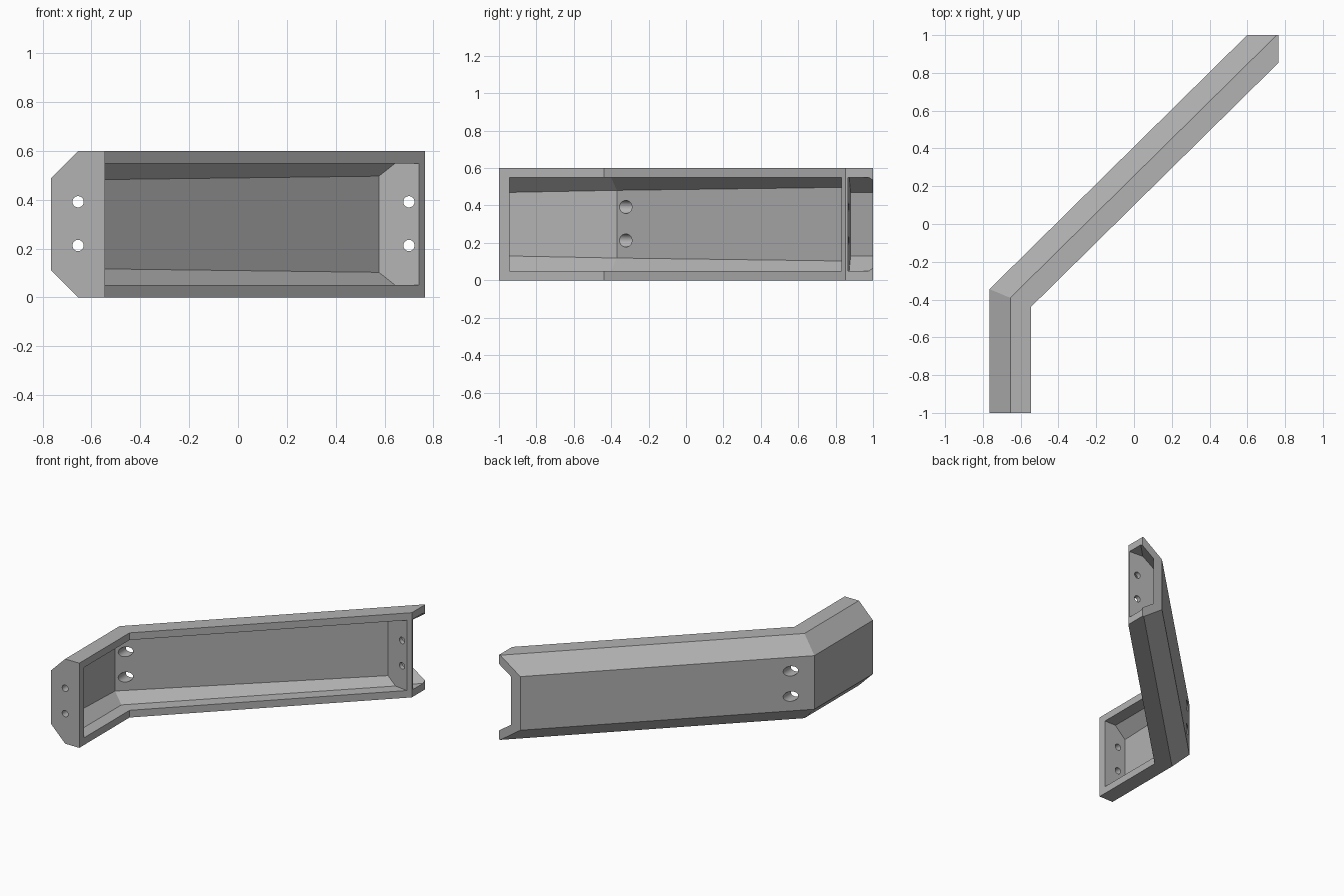
import bpy, bmesh, math
from mathutils import Matrix, Vector

if "Cube" in bpy.data.objects:
    bpy.data.objects.remove(bpy.data.objects["Cube"], do_unlink=True)

HEIGHT = 0.6
ANGLE = math.radians(44.6)                  # direction of the long arm
BEND = Vector((-0.765, -0.345))             # outer corner of the bend
MITRE = math.tan((math.pi / 2 - ANGLE) / 2)

grey = bpy.data.materials.new("plain_grey")
grey.use_nodes = True
colour = (0.45, 0.45, 0.45, 1)
grey.diffuse_color = colour
grey.node_tree.nodes["Principled BSDF"].inputs["Base Color"].default_value = colour


# Stations along the bent path: each maps a depth from the web to a plan point
def on_leg(y):
    return lambda d: (BEND.x + d, y)


def at_bend(d):
    return BEND.x + d, BEND.y - d * MITRE


def on_arm(x0, y0, slope):
    def place(d):
        bx, by = at_bend(d)
        t = math.tan(ANGLE)
        x = (y0 - slope * x0 - by + t * bx) / (t - slope)
        return x, by + t * (x - bx)
    return place


def section(web, corner, shoulder, top, depth):
    """Upper half of a chamfered channel section, mirrored about mid height."""
    upper = [(web, corner), (shoulder, top), (depth, top)]
    return upper + [(d, HEIGHT - z) for d, z in reversed(upper)]


def make_object(name, bm):
    bmesh.ops.recalc_face_normals(bm, faces=bm.faces)
    mesh = bpy.data.meshes.new(name)
    bm.to_mesh(mesh)
    bm.free()
    mesh.materials.append(grey)
    obj = bpy.data.objects.new(name, mesh)
    bpy.context.collection.objects.link(obj)
    return obj


def loft(stations):
    bm = bmesh.new()
    rings = [[bm.verts.new((*place(d), z)) for d, z in profile]
             for place, profile in stations]
    for a, b in zip(rings, rings[1:]):
        for i in range(len(a)):
            j = (i + 1) % len(a)
            bm.faces.new((a[i], a[j], b[j], b[i]))
    bm.faces.new(rings[0])
    bm.faces.new(rings[-1])
    return bm


# Solid bent bar, trimmed square at the far tip
outer = section(0, 0.49, 0.11, HEIGHT, 0.221)
bm = loft([(on_leg(-1), outer), (at_bend, outer), (on_arm(0, 1, 0), outer)])
cut = bmesh.ops.bisect_plane(bm, geom=bm.verts[:] + bm.edges[:] + bm.faces[:],
                             plane_co=(0.765, 0, 0), plane_no=(1, 0, 0), clear_outer=True)
edges = [e for e in cut["geom_cut"] if isinstance(e, bmesh.types.BMEdge)]
bmesh.ops.contextual_create(bm, geom=edges)
bracket = make_object("bent_channel_bracket", bm)

# Main cavity, between the front plate and the far wall
start = section(0.05, 0.47, 0.131, 0.549, 0.3)
middle = section(0.06, 0.481, 0.131, 0.549, 0.3)
finish = section(0.088, 0.497, 0.141, 0.549, 0.3)
cutters = [make_object("main_cavity_cutter", loft([
    (on_leg(-0.945), start), (at_bend, middle), (on_arm(0.745, 0.83, -0.15), finish)]))]

# Open pocket behind the far wall
cutters.append(make_object("end_pocket_cutter", loft([
    (on_arm(0.765, 0.865, -0.07), start), (on_arm(0, 1.1, 0), start)])))

# Screw holes in both end walls, and wider access holes through the web
for name, x, y, radius, length in (("front_screw", -0.655, -1, 0.023, 0.2),
                                   ("access", -0.655, -0.25, 0.035, 0.4),
                                   ("far_screw", 0.7, 0.85, 0.023, 0.2)):
    bm = bmesh.new()
    for z in (0.213, 0.392):
        place = Matrix.Translation((x, y, z)) @ Matrix.Rotation(math.pi / 2, 4, "X")
        bmesh.ops.create_cone(bm, cap_ends=True, segments=32, radius1=radius,
                              radius2=radius, depth=length, matrix=place)
    cutters.append(make_object(name + "_hole_cutter", bm))

# Carve the bar and discard the cutters
bpy.ops.object.select_all(action="DESELECT")
bracket.select_set(True)
bpy.context.view_layer.objects.active = bracket
for cutter in cutters:
    cutter.hide_render = True
    mod = bracket.modifiers.new(cutter.name, "BOOLEAN")
    mod.operation = "DIFFERENCE"
    mod.solver = "EXACT"
    mod.object = cutter
    bpy.ops.object.modifier_apply(modifier=mod.name)
    bpy.data.objects.remove(cutter, do_unlink=True)
bpy.ops.object.shade_smooth_by_angle(angle=math.radians(20))

# Keep flat faces flat; only the hole walls stay smooth
for face in bracket.data.polygons:
    if face.area > 0.015:
        face.use_smooth = False
